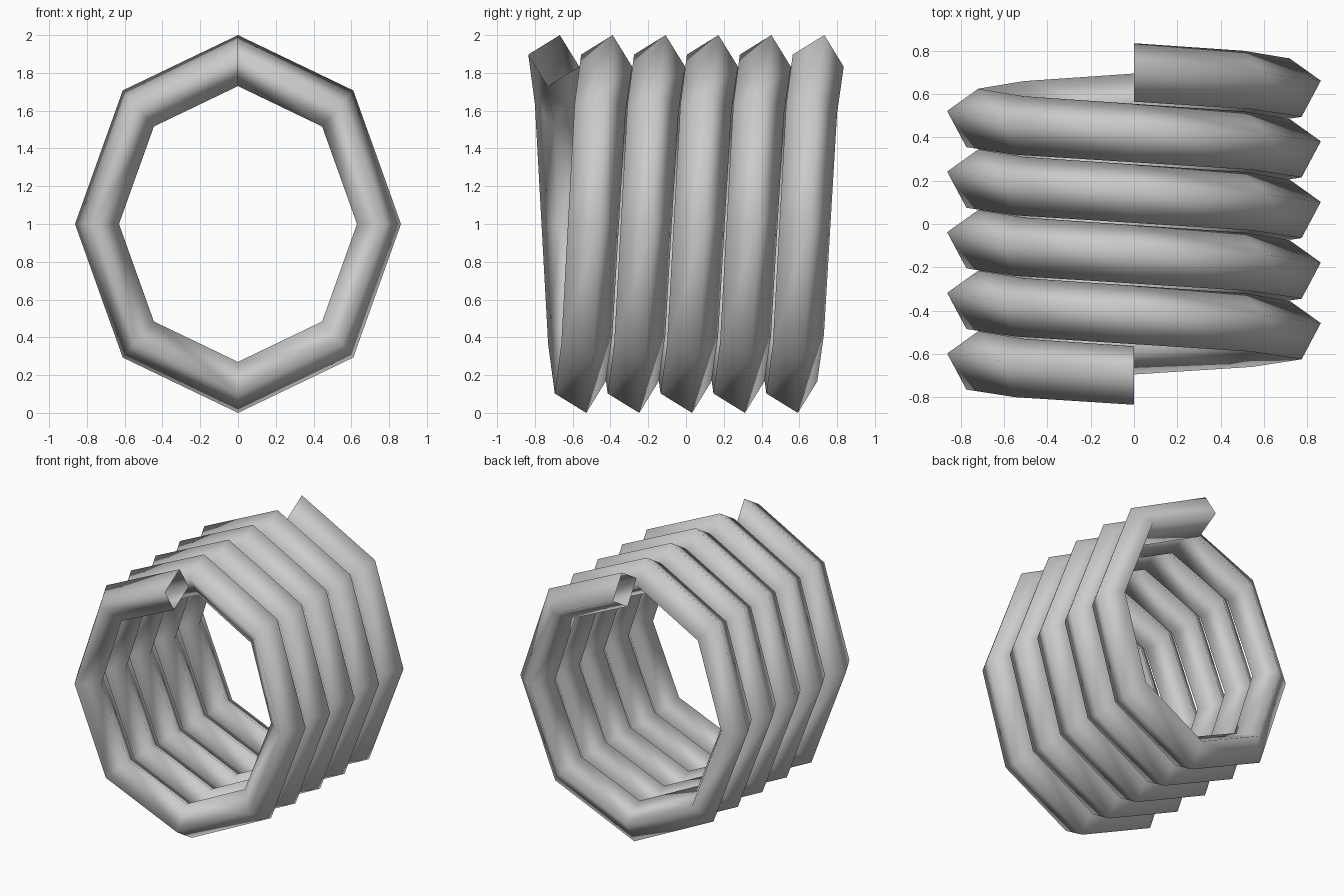
import bpy, bmesh
from math import sin, cos, tau

if "Cube" in bpy.data.objects:
    bpy.data.objects.remove(bpy.data.objects["Cube"])

SIDES, TURNS, PITCH = 8, 5, 0.28
RADIUS, X_SCALE = 0.865, 0.863

# Tilted square wire section: (y offset, radial offset)
section = [(0.032, 0.135), (0.135, -0.032), (-0.032, -0.135), (-0.135, 0.032)]

# Coil: sweep the section around the y axis, eight steps per turn, open ends
bm = bmesh.new()
rings = []
for i in range(SIDES * TURNS + 1):
    a = tau * i / SIDES
    y = PITCH * (i / SIDES - TURNS / 2)
    rings.append([bm.verts.new((-X_SCALE * (RADIUS + dr) * sin(a), y + dy,
                                1 + (RADIUS + dr) * cos(a)))
                  for dy, dr in section])
for r0, r1 in zip(rings, rings[1:]):
    for k in range(4):
        j = (k + 1) % 4
        bm.faces.new((r0[k], r0[j], r1[j], r1[k]))
bmesh.ops.recalc_face_normals(bm, faces=bm.faces[:])
for f in bm.faces:
    f.smooth = True

mesh = bpy.data.meshes.new("spring_coil")
bm.to_mesh(mesh)
bm.free()
coil = bpy.data.objects.new("spring_coil", mesh)
bpy.context.collection.objects.link(coil)
